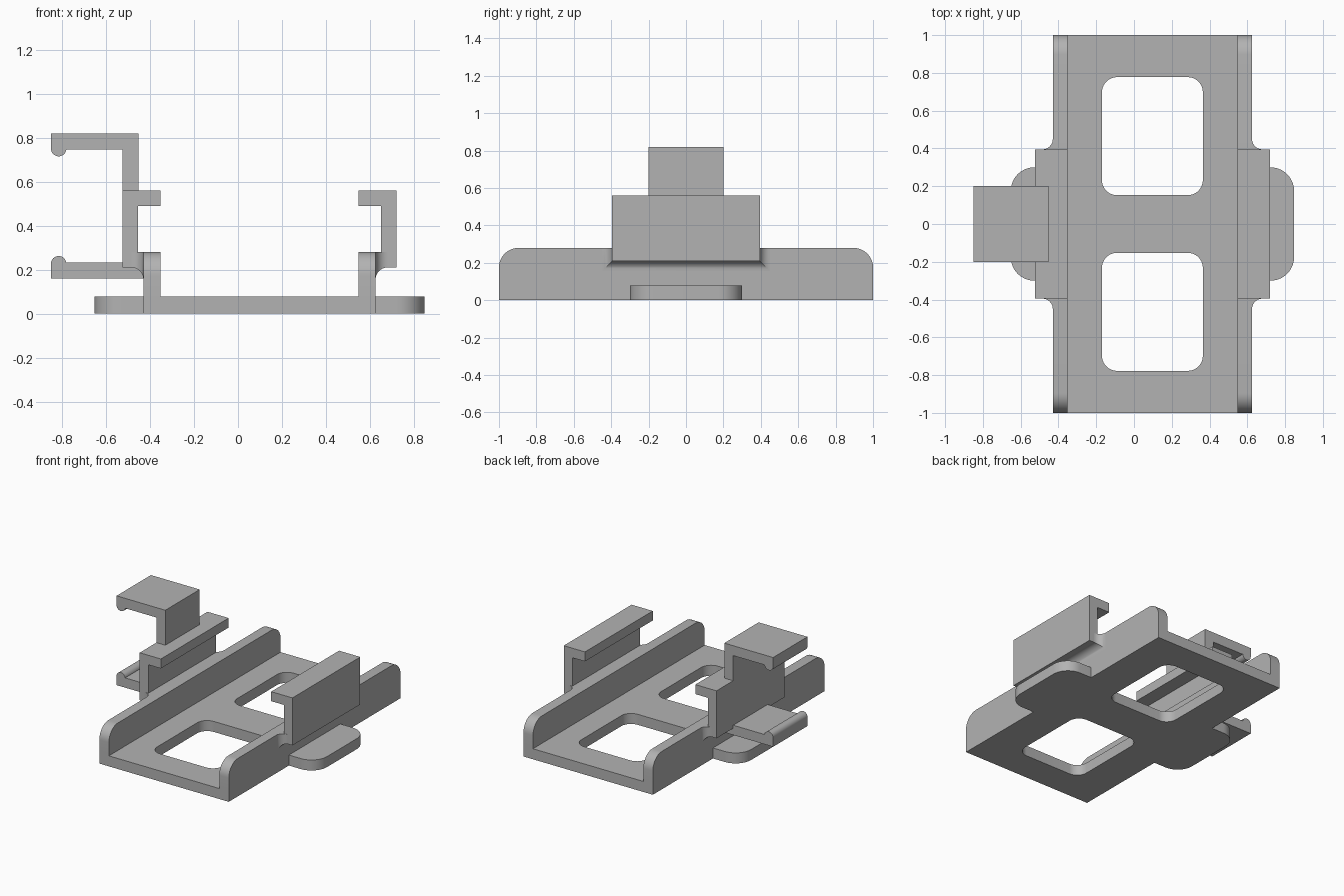
import bpy, bmesh, math
from mathutils import Matrix, Vector

if "Cube" in bpy.data.objects:
    bpy.data.objects.remove(bpy.data.objects["Cube"], do_unlink=True)

grey = bpy.data.materials.new("plain_grey")
grey.use_nodes = True
GREY = (0.45, 0.45, 0.45, 1)
grey.diffuse_color = GREY
grey.node_tree.nodes["Principled BSDF"].inputs["Base Color"].default_value = GREY

CX = 0.0975      # centre line of the tray
T = 0.0775       # sheet thickness
HALF = 0.5275    # half width of the tray
OUT = 0.6225     # half width over the clips
CLIP_Y = 0.395   # half length of the clips
TOP = 0.28       # height of the side walls
CLIP_Z = 0.21    # underside of the clips

# Local profile axes to world axes, for each extrusion direction
AXES = {
    "x": Matrix(((0, 0, 1), (1, 0, 0), (0, 1, 0))),
    "y": Matrix(((1, 0, 0), (0, 0, -1), (0, 1, 0))),
    "z": Matrix.Identity(3),
}


def rounded(corners, steps=10):
    """Outline from (u, v) or (u, v, radius) corners."""
    pts = []
    for i, c in enumerate(corners):
        p = Vector(c[:2])
        if len(c) == 2:
            pts.append(p)
            continue
        a = (Vector(corners[i - 1][:2]) - p).normalized()
        b = (Vector(corners[(i + 1) % len(corners)][:2]) - p).normalized()
        r = c[2]
        centre = p + (a + b) * r          # right-angled corners
        for k in range(steps + 1):
            t = math.pi / 2 * k / steps
            pts.append(centre - b * r * math.cos(t) - a * r * math.sin(t))
    return pts


def rect(u0, u1, v0, v1, r):
    return rounded([(u0, v0, r), (u1, v0, r), (u1, v1, r), (u0, v1, r)])


def finish(name, mesh):
    obj = bpy.data.objects.new(name, mesh)
    bpy.context.scene.collection.objects.link(obj)
    mesh.materials.clear()
    mesh.materials.append(grey)
    bpy.ops.object.select_all(action="DESELECT")
    obj.select_set(True)
    bpy.context.view_layer.objects.active = obj
    bpy.ops.object.shade_smooth_by_angle(angle=math.radians(30))
    return obj


def extrude(name, loops, axis, start, end):
    """Extrude a filled outline, with optional holes, along an axis."""
    curve = bpy.data.curves.new(name, "CURVE")
    curve.dimensions = "2D"
    curve.fill_mode = "BOTH"
    curve.extrude = (end - start) / 2
    for loop in loops:
        spline = curve.splines.new("POLY")
        spline.points.add(len(loop) - 1)
        for point, p in zip(spline.points, loop):
            point.co = (p[0], p[1], 0, 1)
        spline.use_cyclic_u = True
    temp = bpy.data.objects.new(name + "_outline", curve)
    bpy.context.scene.collection.objects.link(temp)
    deps = bpy.context.evaluated_depsgraph_get()
    mesh = bpy.data.meshes.new_from_object(temp.evaluated_get(deps))
    bpy.data.objects.remove(temp, do_unlink=True)
    bpy.data.curves.remove(curve)

    shift = Vector([(start + end) / 2 if a == axis else 0 for a in "xyz"])
    bm = bmesh.new()
    bm.from_mesh(mesh)
    for v in bm.verts:
        v.co = AXES[axis] @ v.co + shift
    bmesh.ops.remove_doubles(bm, verts=bm.verts, dist=0.0001)
    bmesh.ops.recalc_face_normals(bm, faces=bm.faces)
    bm.to_mesh(mesh)
    bm.free()
    mesh.name = name
    return finish(name, mesh)


def flare(name, side, r=0.055, steps=10):
    """Concave fillet that blends a clip into its side wall."""
    bm = bmesh.new()
    rings = []
    for k in range(steps + 1):
        t = math.pi / 2 * k / steps
        d, s = r - r * math.cos(t), r - r * math.sin(t)
        x = CX + side * (HALF + d)
        y, z = CLIP_Y + s, CLIP_Z - s
        rings.append([bm.verts.new(c) for c in
                      ((x, -y, z), (x, y, z), (x, y, TOP), (x, -y, TOP))])
    for a, b in zip(rings, rings[1:]):
        for i in range(4):
            j = (i + 1) % 4
            bm.faces.new((a[i], a[j], b[j], b[i]))
    bm.faces.new(rings[0])
    bm.faces.new(rings[-1])
    bmesh.ops.recalc_face_normals(bm, faces=bm.faces)
    mesh = bpy.data.meshes.new(name)
    bm.to_mesh(mesh)
    bm.free()
    finish(name, mesh)


# Base plate with side tabs and two windows
L, R = CX - HALF, CX + HALF
TAB, TY, TR = 0.75, 0.3, 0.125
outline = rounded([
    (L, -1), (R, -1), (R, -TY), (CX + TAB, -TY, TR), (CX + TAB, TY, TR),
    (R, TY), (R, 1), (L, 1), (L, TY), (CX - TAB, TY, TR),
    (CX - TAB, -TY, TR), (L, -TY)])
windows = [rect(CX - 0.267, CX + 0.267, y - 0.3125, y + 0.3125, 0.08)
           for y in (-0.465, 0.465)]
extrude("base_plate", [outline] + windows, "z", 0, T)

# Side walls, clips and their fillets
wall = rounded([(-1, T), (1, T), (1, TOP, 0.105), (-1, TOP, 0.105)])
for side, word in ((-1, "right"), (1, "left")):
    xs = sorted((CX + side * HALF, CX + side * (HALF - T)))
    extrude(word + "_wall", [wall], "x", *xs)
    clip = [(HALF, CLIP_Z), (OUT, CLIP_Z), (OUT, 0.56), (HALF - T, 0.56),
            (HALF - T, 0.49), (OUT - 0.07, 0.49), (OUT - 0.07, TOP), (HALF, TOP)]
    extrude(word + "_clip", [[(CX + side * u, v) for u, v in clip]],
            "y", -CLIP_Y, CLIP_Y)
    flare(word + "_clip_fillet", side)

# Belt hooks on one side, each with a rounded bead at its free end
END, POST, BEAD = -0.85, CX - OUT, 0.035
upper = rounded([
    (POST, 0.56), (POST + 0.0725, 0.56), (POST + 0.0725, 0.818), (END, 0.818),
    (END, 0.715, BEAD), (END + 2 * BEAD, 0.715, BEAD),
    (END + 2 * BEAD, 0.745), (POST, 0.745)])
lower = rounded([
    (END, 0.16), (L, 0.16), (L, 0.232), (END + 2 * BEAD, 0.232),
    (END + 2 * BEAD, 0.262, BEAD), (END, 0.262, BEAD)])
extrude("upper_hook", [upper], "y", -0.2, 0.2)
extrude("lower_hook", [lower], "y", -0.2, 0.2)
